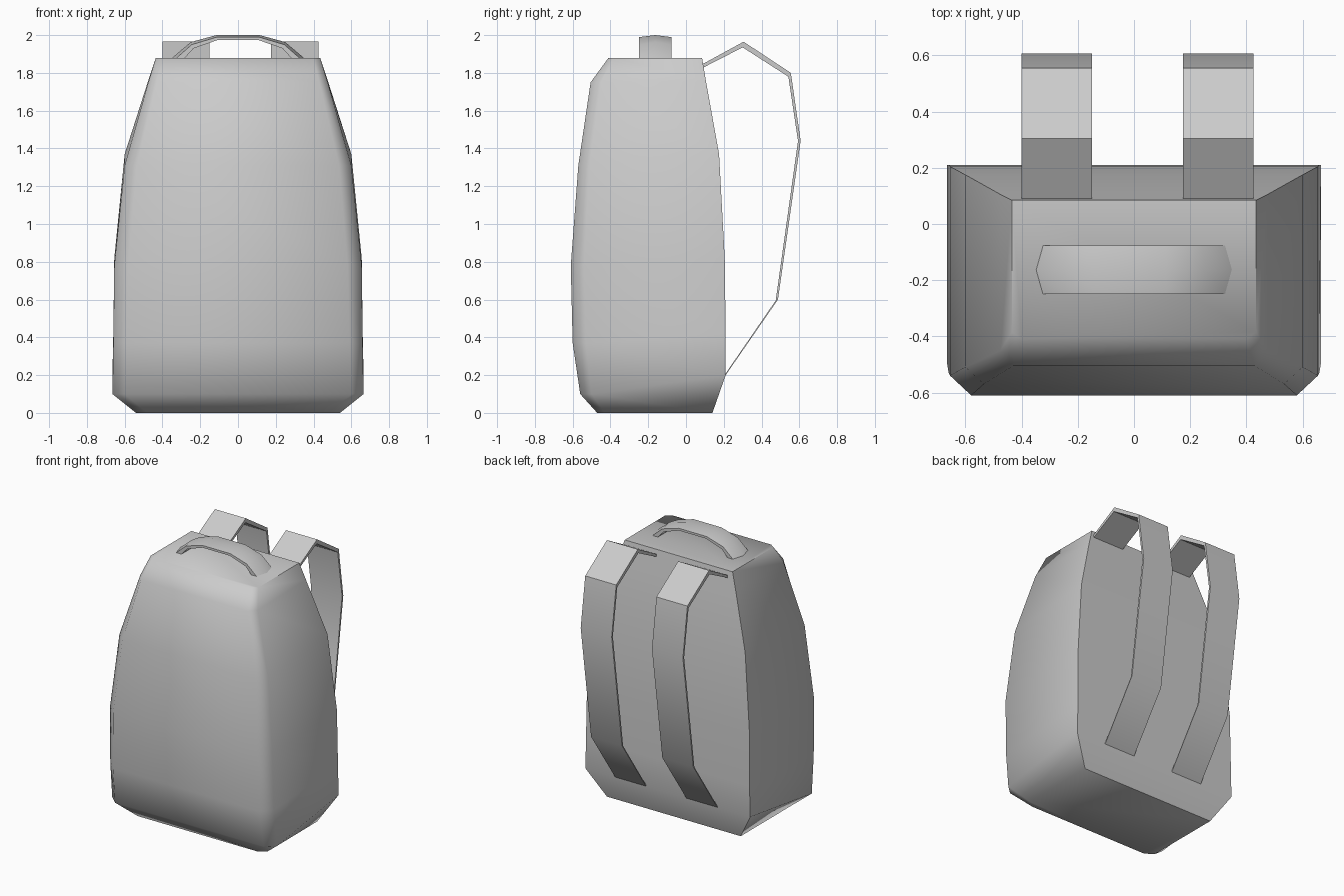
import bpy, bmesh
from math import radians

if "Cube" in bpy.data.objects:
    bpy.data.objects.remove(bpy.data.objects["Cube"])


def make(name, rings, closed_angle):
    """Skin a row of closed rings, cap both ends and shade smooth."""
    bm = bmesh.new()
    loops = [[bm.verts.new(p) for p in r] for r in rings]
    n = len(loops[0])
    for a, b in zip(loops, loops[1:]):
        for i in range(n):
            j = (i + 1) % n
            bm.faces.new((a[i], a[j], b[j], b[i]))
    bm.faces.new(loops[0])
    bm.faces.new(loops[-1])
    bmesh.ops.recalc_face_normals(bm, faces=bm.faces)
    me = bpy.data.meshes.new(name)
    bm.to_mesh(me)
    bm.free()
    ob = bpy.data.objects.new(name, me)
    bpy.context.collection.objects.link(ob)
    bpy.context.view_layer.objects.active = ob
    ob.select_set(True)
    bpy.ops.object.shade_smooth_by_angle(angle=radians(closed_angle))
    ob.select_set(False)
    return ob


# Bag body: half width, back y, back z, side-front y, front half width, front y, front z
levels = [
    (0.54, 0.14, 0.00, -0.43, 0.48, -0.47, 0.00),
    (0.665, 0.21, 0.20, -0.50, 0.60, -0.56, 0.10),
    (0.66, 0.21, 0.42, -0.53, 0.59, -0.60, 0.37),
    (0.655, 0.205, 0.82, -0.54, 0.58, -0.61, 0.78),
    (0.60, 0.175, 1.37, -0.51, 0.535, -0.57, 1.31),
    (0.475, 0.105, 1.76, -0.45, 0.43, -0.505, 1.75),
    (0.435, 0.085, 1.88, -0.385, 0.40, -0.41, 1.88),
]
body = []
for w, yb, zb, ys, wf, yf, zf in levels:
    half = [(w, yb, zb), (w, ys, zf), (wf, yf, zf)]
    body.append(half + [(-x, y, z) for x, y, z in reversed(half)])
make("bag_body", body, 60)

# Shoulder straps: flat ribbons following a side profile
outer = [(0.085, 1.845), (0.305, 1.965), (0.555, 1.80), (0.607, 1.44), (0.487, 0.60), (0.21, 0.20)]
inner = [(0.085, 1.825), (0.30, 1.935), (0.542, 1.78), (0.593, 1.44), (0.475, 0.595), (0.197, 0.19)]
for name, x0, x1 in (("left_strap", -0.40, -0.15), ("right_strap", 0.175, 0.425)):
    make(name, [[(x0, *o), (x1, *o), (x1, *i), (x0, *i)] for o, i in zip(outer, inner)], 30)

# Carry handle: arch with a ridged top
arch = [(0.36, 1.87, 0.29, 1.87), (0.25, 1.963, 0.235, 1.93), (0.115, 2.0, 0.11, 1.973)]
arch += [(-a, b, -c, d) for a, b, c, d in reversed(arch)]
rings = []
for xo, zo, xi, zi in arch:
    xe, ze = xo * 0.65 + xi * 0.35, zo * 0.6 + zi * 0.4
    rings.append([(xi, -0.25, zi), (xe, -0.25, ze), (xo, -0.163, zo),
                  (xe, -0.077, ze), (xi, -0.077, zi)])
make("carry_handle", rings, 40)
